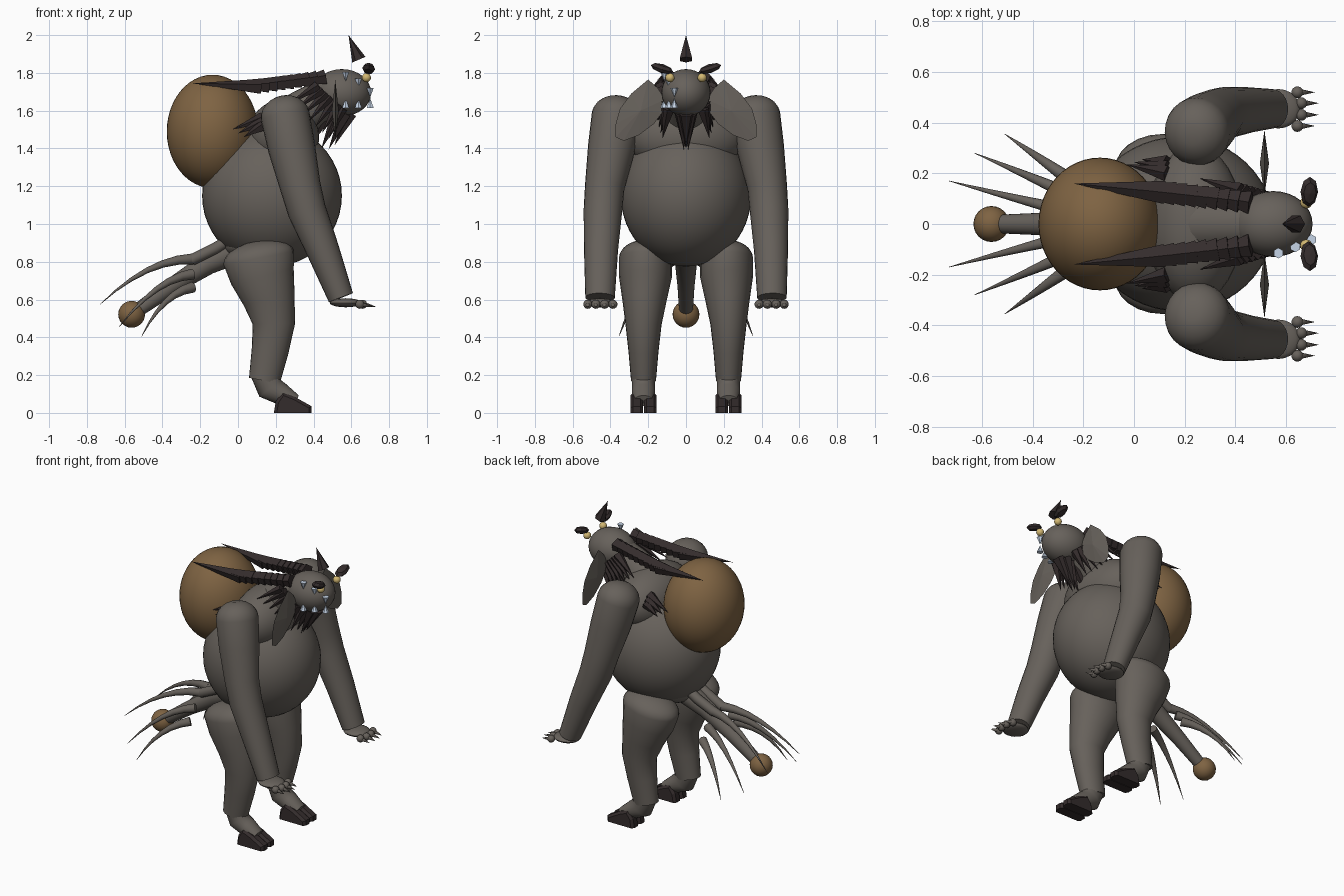
import bpy, bmesh, math
from mathutils import Vector, Matrix

if "Cube" in bpy.data.objects:
    bpy.data.objects.remove(bpy.data.objects["Cube"])


def mat(name, rgb):
    m = bpy.data.materials.new(name)
    m.diffuse_color = (*rgb, 1)
    m.use_nodes = True
    m.node_tree.nodes["Principled BSDF"].inputs["Base Color"].default_value = m.diffuse_color
    return m


SKIN = mat("grey skin", (0.135, 0.12, 0.105))
HAIR = mat("dark hair", (0.034, 0.025, 0.025))
BROWN = mat("brown hide", (0.21, 0.125, 0.055))
YELLOW = mat("yellow eye", (0.65, 0.48, 0.17))
TOOTH = mat("pale tooth", (0.58, 0.68, 0.82))


def finish(name, bm, m, smooth=True):
    bmesh.ops.recalc_face_normals(bm, faces=bm.faces)
    me = bpy.data.meshes.new(name)
    bm.to_mesh(me)
    bm.free()
    me.materials.append(m)
    ob = bpy.data.objects.new(name, me)
    bpy.context.collection.objects.link(ob)
    if smooth:
        bpy.ops.object.select_all(action='DESELECT')
        ob.select_set(True)
        bpy.context.view_layer.objects.active = ob
        bpy.ops.object.shade_smooth_by_angle(angle=math.radians(45))
    return ob


def ball(name, c, r, m, seg=32, smooth=True):
    bm = bmesh.new()
    r = (r, r, r) if isinstance(r, (int, float)) else r
    bmesh.ops.create_uvsphere(bm, u_segments=seg, v_segments=seg // 2, radius=1,
                              matrix=Matrix.Translation(c) @ Matrix.Diagonal((*r, 1)))
    return finish(name, bm, m, smooth)


def spike(name, base, tip, r, m, n=5, flat=1.0, smooth=False):
    base, tip = Vector(base), Vector(tip)
    d = tip - base
    bm = bmesh.new()
    rot = d.to_track_quat('Z', 'Y').to_matrix().to_4x4()
    bmesh.ops.create_cone(bm, cap_ends=True, segments=n, radius1=r, radius2=0, depth=d.length,
                          matrix=Matrix.Translation((base + tip) / 2) @ rot @ Matrix.Diagonal((1, flat, 1, 1)))
    return finish(name, bm, m, smooth)


def tube(name, pts, m, n=24, dome=0.0):
    """Loft through (x, y, z, radius in side plane, radius across)."""
    P = [Vector(p[:3]) for p in pts]
    rings = []
    for i, p in enumerate(pts):
        t = (P[min(i + 1, len(P) - 1)] - P[max(i - 1, 0)]).normalized()
        if i == 0 and dome:
            for k in range(1, 6):
                a = k * math.pi / 12
                rings.append((P[0] - t * p[3] * dome * math.cos(a), t, p[3] * math.sin(a), p[4] * math.sin(a)))
        rings.append((P[i], t, p[3], p[4]))
    bm = bmesh.new()
    prev = None
    for c, t, ra, rb in rings:
        u = Vector((0, 1, 0)).cross(t).normalized()
        v = t.cross(u)
        ring = [bm.verts.new(c + u * ra * math.cos(2 * math.pi * k / n) + v * rb * math.sin(2 * math.pi * k / n))
                for k in range(n)]
        if prev:
            for k in range(n):
                bm.faces.new((prev[k], prev[(k + 1) % n], ring[(k + 1) % n], ring[k]))
        else:
            bm.faces.new(ring)
        prev = ring
    bm.faces.new(prev)
    return finish(name, bm, m)


def mix(a, b, t):
    return tuple(x + (y - x) * t for x, y in zip(a, b))


# Torso, hump and head
ball("belly", (0.18, 0, 1.15), (0.37, 0.345, 0.375), SKIN, 48)
ball("chest", (0.24, 0, 1.46), (0.19, 0.31, 0.20), SKIN)
ball("pelvis", (0.07, 0, 0.89), (0.15, 0.18, 0.09), SKIN)
ball("back_hump", (-0.135, 0, 1.49), (0.242, 0.262, 0.30), BROWN, 48)
tube("neck", [(0.25, 0, 1.52, 0.14, 0.13), (0.40, 0, 1.63, 0.11, 0.11), (0.52, 0, 1.69, 0.10, 0.10)], SKIN)
ball("head", (0.55, 0, 1.695), (0.155, 0.13, 0.125), SKIN)
spike("crown_horn", (0.64, 0, 1.87), (0.585, 0, 2.0), 0.038, HAIR, 6)

# Teeth, on one cheek only
for x, y, z in ((0.57, -0.115, 1.785), (0.637, -0.09, 1.75), (0.70, -0.062, 1.70)):
    spike("upper_tooth", (x, y, z + 0.02), (x, y, z - 0.03), 0.021, TOOTH, 6)
    spike("lower_tooth", (x, y, 1.615), (x, y, 1.665), 0.021, TOOTH, 6)

# Central beard
for x, y, l in ((0.60, 0, 0.17), (0.57, 0.02, 0.19), (0.57, -0.02, 0.19), (0.53, 0, 0.19), (0.48, 0, 0.16)):
    spike("beard_spike", (x, y, 1.585), (x - 0.09, y * 0.6, 1.585 - l), 0.045, HAIR, 5, 0.8)

# Tail and its ball
tube("tail", [(0.02, 0, 0.88, 0.08, 0.08), (-0.16, 0, 0.79, 0.058, 0.058), (-0.35, 0, 0.67, 0.045, 0.045),
              (-0.55, 0, 0.53, 0.036, 0.036)], SKIN)
ball("tail_ball", (-0.563, 0, 0.522), 0.071, BROWN, 24)

for s in (-1, 1):
    # Eye and brow
    ball("eye", (0.68, s * 0.085, 1.775), 0.024, YELLOW, 16)
    brow = ball("brow", (0, 0, 0), (0.035, 0.062, 0.024), HAIR, 8, False)
    brow.location = (0.692, s * 0.127, 1.823)
    brow.rotation_euler = (s * 0.3, 0.15, 0)

    # Drooping leaf-shaped ear
    outline = [(0.11, 1.66), (0.15, 1.72), (0.20, 1.765), (0.29, 1.69), (0.35, 1.61), (0.372, 1.53),
               (0.372, 1.46), (0.33, 1.44), (0.25, 1.47), (0.17, 1.53), (0.125, 1.59)]
    bm = bmesh.new()
    rim = [bm.verts.new((0.515, s * y, z)) for y, z in outline]
    for dx in (-0.018, 0.018):
        mid = bm.verts.new((0.515 + dx, s * 0.24, 1.60))
        for k in range(len(rim)):
            bm.faces.new((rim[k], rim[(k + 1) % len(rim)], mid))
    finish("ear", bm, SKIN, False)

    # Mane row along the back
    for i in range(9):
        t = i / 8
        base = mix((0.46, s * 0.085, 1.775), (0.12, s * 0.125, 1.725), t)
        tip = (base[0] - 0.20 - 0.16 * t ** 2, base[1] + s * 0.035, base[2] - 0.035 + 0.055 * t)
        spike("mane_spike", base, tip, 0.048, HAIR, 5, 0.9)

    # Neck fringe beneath and beside the head
    for i in range(7):
        t = i / 6
        base = mix((0.55, s * 0.09, 1.61), (0.42, s * 0.13, 1.73), t)
        tip = mix((0.48, s * 0.125, 1.45), (0.26, s * 0.18, 1.63), t)
        spike("neck_fringe", base, tip, 0.034, HAIR, 5, 0.8)
    # Shoulder tufts
    for k in range(3):
        spike("shoulder_tuft", (0.13, s * (0.20 + 0.02 * k), 1.56 - 0.02 * k),
              (-0.03 + 0.03 * k, s * (0.235 + 0.01 * k), 1.50 - 0.02 * k), 0.033, HAIR, 5)

    # Arm
    tube("arm", [(0.25, s * 0.365, 1.57, 0.13, 0.135), (0.285, s * 0.395, 1.40, 0.125, 0.125),
                 (0.33, s * 0.43, 1.20, 0.108, 0.105), (0.365, s * 0.44, 1.07, 0.102, 0.102),
                 (0.45, s * 0.45, 0.86, 0.087, 0.09), (0.545, s * 0.455, 0.61, 0.068, 0.078)], SKIN, dome=0.85)
    # Hand with knuckles and claws
    ball("palm", (0.57, s * 0.455, 0.583), (0.085, 0.078, 0.024), SKIN, 20)
    for k, (x, dy) in enumerate(((0.645, -0.068), (0.66, -0.024), (0.66, 0.022), (0.645, 0.065))):
        y = s * (0.455 + dy)
        ball("knuckle", (x, y, 0.575), 0.024, SKIN, 14)
        spike("claw", (x + 0.012, y, 0.573), (x + 0.07, y, 0.562), 0.013, SKIN, 8, 1, True)

    # Leg
    tube("leg", [(0.11, s * 0.215, 0.82, 0.19, 0.14), (0.13, s * 0.215, 0.72, 0.17, 0.14),
                 (0.165, s * 0.22, 0.60, 0.138, 0.118), (0.19, s * 0.225, 0.47, 0.112, 0.096),
                 (0.17, s * 0.225, 0.33, 0.098, 0.08), (0.14, s * 0.225, 0.17, 0.083, 0.066)], SKIN, dome=0.48)
    tube("foot", [(0.145, s * 0.225, 0.21, 0.078, 0.062), (0.17, s * 0.225, 0.13, 0.072, 0.062),
                  (0.23, s * 0.225, 0.10, 0.058, 0.062), (0.31, s * 0.225, 0.065, 0.03, 0.05)], SKIN)
    # Cloven hoof: two bevelled wedges
    side = [(0.19, 0.0), (0.39, 0.0), (0.39, 0.035), (0.30, 0.085), (0.235, 0.11), (0.20, 0.06)]
    for dy in (-0.036, 0.036):
        bm = bmesh.new()
        f = bm.faces.new([bm.verts.new((x, s * 0.225 + dy - 0.034, z)) for x, z in side])
        ext = bmesh.ops.extrude_face_region(bm, geom=[f])
        bmesh.ops.translate(bm, vec=(0, 0.068, 0), verts=[v for v in ext['geom'] if isinstance(v, bmesh.types.BMVert)])
        bmesh.ops.bevel(bm, geom=[e for e in bm.edges if abs(e.verts[0].co.y - e.verts[1].co.y) < 1e-4
                                  and e.verts[0].co.z + e.verts[1].co.z > 0.01],
                        offset=0.015, segments=1, affect='EDGES')
        finish("hoof", bm, HAIR, False)

    # Curved tail quills
    for root, mid, tip in (((-0.24, 0.045, 0.815), (-0.48, 0.105, 0.755), (-0.73, 0.17, 0.575)),
                           ((-0.24, 0.11, 0.735), (-0.43, 0.195, 0.655), (-0.63, 0.28, 0.455)),
                           ((-0.24, 0.165, 0.665), (-0.385, 0.268, 0.585), (-0.51, 0.355, 0.405))):
        pts = []
        for k in range(7):
            t = k / 6
            q = [a * (1 - t) * (1 - 2 * t) + b * 4 * t * (1 - t) + c * t * (2 * t - 1)
                 for a, b, c in zip(root, mid, tip)]
            r = 0.028 * (1 - t) + 0.001
            pts.append((q[0], s * q[1], q[2], r, r))
        tube("tail_quill", pts, SKIN, 10)
    # Quill roots reaching back to the pelvis
    tube("quill_root", [(-0.02, s * 0.05, 0.93, 0.03, 0.03), (-0.12, s * 0.05, 0.87, 0.032, 0.032),
                        (-0.245, s * 0.045, 0.81, 0.03, 0.03)], SKIN, 10)
